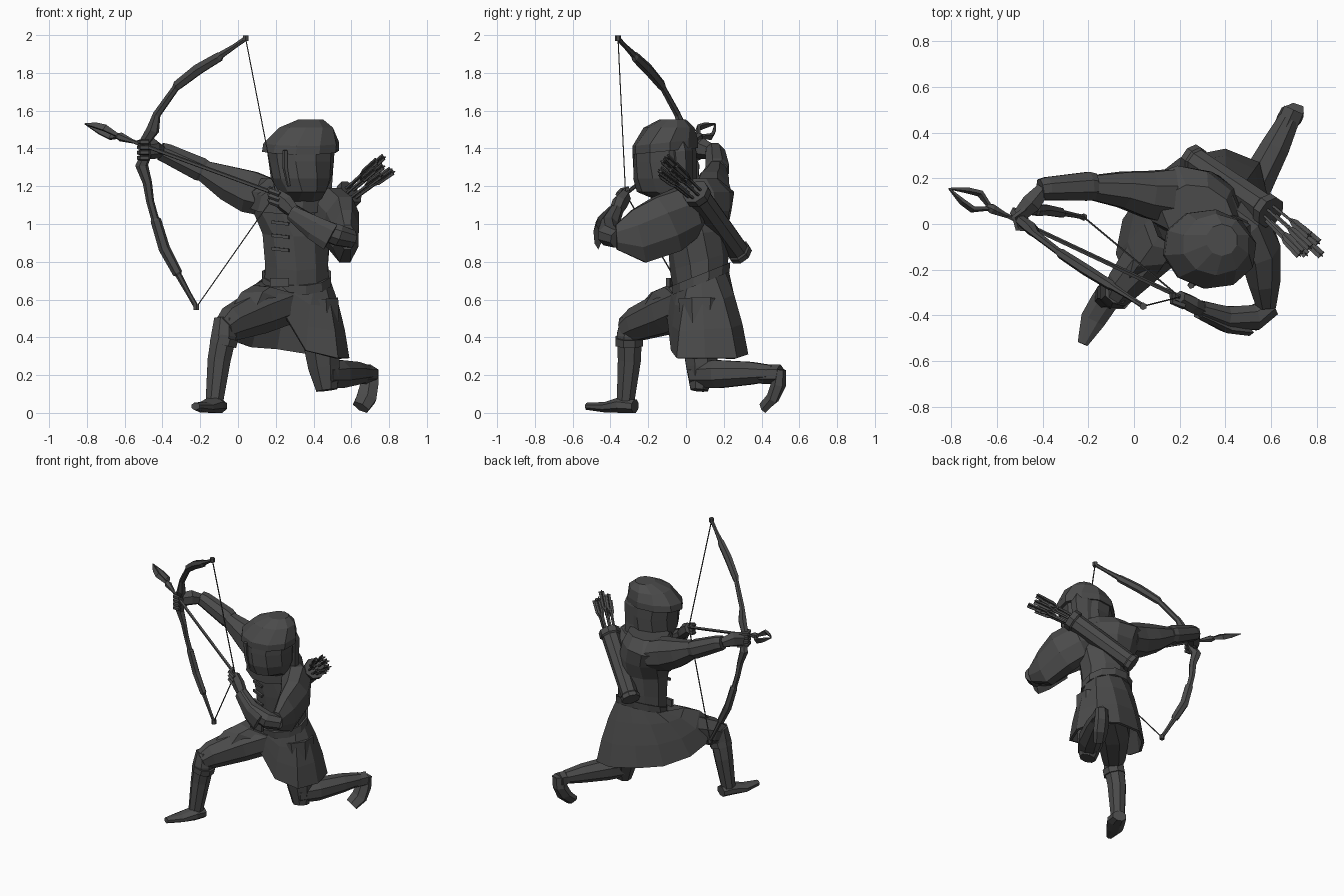
import bpy, bmesh, math
from mathutils import Vector, Matrix

mat = bpy.data.materials.new("charcoal")
mat.diffuse_color = (0.07, 0.07, 0.07, 1)
Z = Vector((0, 0, 1))


def skin(name, rings, cap0=True, cap1=True):
    """Bridge rings of equal point count into a flat-shaded mesh."""
    bm = bmesh.new()
    vs = [[bm.verts.new(p) for p in r] for r in rings]
    n = len(vs[0])
    for a, b in zip(vs, vs[1:]):
        for i in range(n):
            j = (i + 1) % n
            bm.faces.new((a[i], a[j], b[j], b[i]))
    if cap0:
        bm.faces.new(vs[0][::-1])
    if cap1:
        bm.faces.new(vs[-1])
    bmesh.ops.recalc_face_normals(bm, faces=bm.faces)
    me = bpy.data.meshes.new(name)
    bm.to_mesh(me)
    bm.free()
    ob = bpy.data.objects.new(name, me)
    me.materials.append(mat)
    bpy.context.collection.objects.link(ob)
    return ob


def loft(name, rings, n=10, **kw):
    """Stacked ellipses: (x, y, z, rx, ry, turn in degrees, tilt in y)."""
    out = []
    for x, y, z, rx, ry, turn, tilt in rings:
        rot = Matrix.Rotation(math.radians(turn), 3, 'Z')
        ring = []
        for i in range(n):
            a = math.tau * (i + 0.5) / n
            p = rot @ Vector((rx * math.cos(a), ry * math.sin(a), 0))
            ring.append(Vector((x, y, z + tilt * p.y)) + p)
        out.append(ring)
    return skin(name, out, **kw)


def tube(name, pts, radii, n=6, up=Z):
    """Sweep along points; each radius is a number or (sideways, upward)."""
    P = [Vector(p) for p in pts]
    if not isinstance(radii, list):
        radii = [radii] * len(P)
    out = []
    for i, p in enumerate(P):
        t = (P[min(i + 1, len(P) - 1)] - P[max(i - 1, 0)]).normalized()
        s = t.cross(up).normalized()
        u = s.cross(t)
        a, b = radii[i] if isinstance(radii[i], tuple) else (radii[i], radii[i])
        out.append([p + s * a * math.cos(math.tau * (k + .5) / n)
                    + u * b * math.sin(math.tau * (k + .5) / n) for k in range(n)])
    return skin(name, out)


FWD = Vector((0, -1, 0))

# torso, belt, shoulder mantle
loft("torso", [(.31, .08, .66, .18, .14, 0, .4), (.31, .07, .8, .175, .155, 0, .3),
               (.31, .06, .95, .185, .16, -6, .1), (.28, .07, 1.07, .205, .17, -20, 0),
               (.25, .08, 1.17, .22, .165, -25, 0), (.28, .04, 1.24, .16, .13, -20, 0)])
loft("belt", [(.31, .08, .685, .19, .155, 0, .4), (.31, .08, .735, .188, .16, 0, .4)], 12)
loft("mantle", [(.27, .04, 1.08, .21, .18, -20, .15), (.28, .03, 1.16, .2, .17, -18, .1),
                (.32, -.03, 1.24, .13, .13, 0, 0)])
tube("buckle", [(.17, -.085, .69), (.27, -.095, .69)], [(.015, .035)] * 2, 4)
for i, z in enumerate((.86, .93, 1.0)):
    tube(f"chest_clasp_{i}", [(.18, -.07, z + .01), (.27, -.1, z)], .012, 4)

# skirt: belt ring flowing to a hem that drapes over the raised thigh
hem = [(.59, .1, .29), (.55, .27, .29), (.4, .33, .31), (.2, .29, .34), (.06, .18, .35),
       (-.05, .02, .39), (-.08, -.13, .44), (-.03, -.25, .56), (.1, -.22, .57),
       (.26, -.1, .5), (.36, -.08, .33), (.53, -.05, .29)]
top = [(.31 + .18 * math.cos(a), .08 + .145 * math.sin(a), .7 + .06 * math.sin(a))
       for a in (math.tau * i / 12 for i in range(12))]


def mix(f, bulge):
    return [Vector(t).lerp(Vector(h), f) + Vector((0, 0, bulge)) for t, h in zip(top, hem)]


skirt = skin("skirt", [mix(0, 0), mix(.4, .05), mix(.75, .05), mix(1, 0)],
             cap0=False, cap1=False)
m = skirt.modifiers.new("cloth", 'SOLIDIFY')
m.thickness = .018

# hooded head
loft("face_mask", [(.32, -.03, 1.12, .12, .11, 0, 0), (.34, -.11, 1.17, .13, .15, 0, 0),
                   (.335, -.11, 1.24, .165, .17, -5, 0),
                   (.335, -.11, 1.33, .175, .17, -10, 0), (.33, -.11, 1.42, .185, .165, -10, 0)])
loft("hood", [(.33, -.11, 1.385, .208, .175, -8, .1), (.335, -.11, 1.43, .205, .175, -8, .1),
              (.36, -.09, 1.51, .15, .135, 0, 0), (.385, -.07, 1.553, .07, .07, 0, 0)])
tube("hood_back", [(.38, .0, 1.12), (.39, -.02, 1.25), (.39, -.03, 1.38), (.38, -.05, 1.48)],
     [(.12, .06), (.12, .06), (.13, .07), (.1, .06)], 8, FWD)
tube("hood_edge", [(.27, -.26, 1.2), (.25, -.265, 1.3), (.25, -.27, 1.39)],
     [.01, .015, .015], 5, FWD)

# bow arm
tube("bow_arm", [(.16, .12, 1.14), (.06, .13, 1.17), (-.05, .15, 1.215), (-.2, .16, 1.29)],
     [(.13, .11), (.11, .12), (.085, .1), (.055, .055)], 8)
tube("bow_bracer", [(-.17, .165, 1.28), (-.2, .165, 1.29), (-.38, .155, 1.375), (-.41, .15, 1.385)],
     [.06, .068, .055, .05], 8)
tube("bow_hand", [(-.4, .15, 1.38), (-.45, .09, 1.4), (-.5, .04, 1.39)],
     [.035, (.05, .055), (.035, .05)])
for i in range(4):
    z = 1.35 + i * .028
    tube(f"bow_finger_{i}", [(-.47, .07, z), (-.525, .03, z), (-.51, -.02, z), (-.47, -.02, z)],
         .014, 5)

# drawing arm
tube("draw_sleeve", [(.42, .04, 1.07), (.48, .0, 1.06), (.545, -.1, 1.0), (.57, -.25, .935),
                     (.58, -.37, .93)],
     [(.09, .12), (.11, .15), (.1, .17), (.075, .155), (.045, .07)], 8)
tube("draw_forearm", [(.6, -.36, .92), (.53, -.41, .94), (.4, -.41, .99), (.29, -.37, 1.07)],
     [.05, .06, .055, .038], 8)
tube("draw_bracer", [(.49, -.47, .93), (.4, -.455, .98), (.28, -.395, 1.06)],
     [(.02, .075), (.022, .065), (.02, .04)], 6)
tube("draw_hand", [(.3, -.375, 1.06), (.25, -.35, 1.11), (.2, -.32, 1.15)],
     [.035, (.04, .05), (.03, .04)])
for i in range(3):
    tube(f"draw_finger_{i}", [(.22, -.36, 1.1 + i * .028), (.17, -.34, 1.12 + i * .028),
                              (.17, -.3, 1.13 + i * .028)], .015, 5)

# front leg, foot flat on the ground
tube("front_thigh", [(.24, .02, .58), (.1, -.1, .53), (-.04, -.26, .47), (-.08, -.32, .44)],
     [(.12, .12), (.12, .12), (.085, .095), (.06, .07)], 8)
tube("front_shin", [(-.07, -.29, .5), (-.075, -.3, .41), (-.1, -.3, .28), (-.125, -.32, .06)],
     [.06, .072, .066, .05], 8, FWD)
tube("front_boot_cuff", [(-.07, -.3, .4), (-.08, -.3, .36)], .078, 8, FWD)
tube("front_foot", [(-.1, -.27, .035), (-.13, -.34, .042), (-.18, -.42, .03), (-.225, -.525, .035)],
     [(.05, .038), (.065, .045), (.06, .03), (.025, .02)], 8)

# kneeling leg, toes tucked under
tube("back_thigh", [(.42, .08, .6), (.44, .08, .38), (.455, .08, .24), (.47, .07, .12)],
     [(.12, .13), (.105, .11), (.09, .085), (.06, .05)], 8, FWD)
tube("back_shin", [(.45, .05, .2), (.53, .17, .205), (.62, .34, .21), (.68, .46, .21)],
     [.07, (.082, .08), (.068, .065), (.05, .045)], 8)
tube("back_boot_cuff", [(.655, .4, .205), (.7, .5, .205)], .052, 6)
tube("back_foot", [(.7, .5, .23), (.695, .49, .15), (.68, .46, .08), (.65, .41, .03)],
     [(.05, .03), (.055, .04), (.06, .035), (.05, .028)], 6, FWD)

# recurve bow: outline in x, z with y taken from its tilted plane
grip, tip_hi, tip_lo = Vector((-.49, .02, 1.39)), Vector((.04, -.36, 1.985)), Vector((-.22, .03, .56))
nrm = (tip_hi - grip).cross(tip_lo - grip)


def on_bow(x, z):
    return (x, grip.y - (nrm.x * (x - grip.x) + nrm.z * (z - grip.z)) / nrm.y, z)


bow = [(.045, 1.985, .014), (-.02, 1.94, .014), (-.09, 1.895, .02), (-.1, 1.885, .028),
       (-.21, 1.82, .032), (-.32, 1.735, .028), (-.33, 1.72, .02), (-.43, 1.58, .022),
       (-.45, 1.5, .036), (-.49, 1.44, .03), (-.49, 1.36, .03), (-.51, 1.31, .036),
       (-.48, 1.22, .026), (-.465, 1.12, .022), (-.44, 1.03, .022), (-.435, 1.02, .03),
       (-.39, .87, .032), (-.32, .74, .028), (-.315, .73, .018), (-.26, .63, .014), (-.22, .56, .014)]
tube("bow", [on_bow(x, z) for x, z, r in bow], [(r, r * .8) for x, z, r in bow], 6, nrm.normalized())
nock = Vector((.2, -.32, 1.16))
for nm, t in (("upper", tip_hi), ("lower", tip_lo)):
    tube("string_" + nm, [t, nock], .004, 4, FWD)
    tube("bow_tip_" + nm, [t - Z * .016, t + Z * .014], .017, 6, FWD)

# nocked arrow with an open leaf head
tip = Vector((-.81, .155, 1.53))
d = (nock - tip).normalized()
tube("arrow_shaft", [tip + d * .2, nock], .011, 5)
tube("arrow_socket", [tip + d * .19, tip + d * .22, tip + d * .3], [.012, .024, .01], 6)
side = (d.cross(Z).normalized() + Z * .6).normalized()
for i, s in enumerate((-1, 1)):
    tube(f"arrowhead_blade_{i}", [tip, tip + d * .08 + side * s * .032,
                                  tip + d * .14 + side * s * .045, tip + d * .215],
         [.004, (.012, .02), (.012, .024), .01], 4, d.cross(side))

# quiver with a cluster of spare arrows
q0, q1 = Vector((.25, .29, .84)), Vector((.6, .05, 1.17))
q = (q1 - q0).normalized()
tube("quiver", [q0, q0 + q * .03, q0 + q * .04, q1 - q * .05, q1 - q * .04, q1],
     [.066, .066, .058, .064, .074, .074], 8)
qs = q.cross(Z).normalized()
qu = qs.cross(q)
aim = (Vector((.78, -.12, 1.31)) - q1)
for i in range(7):
    a = math.tau * i / 7
    off = qs * math.cos(a) + qu * math.sin(a)
    e = q1 + aim * (.85 + .1 * (i % 3)) + off * .05
    b = q1 + off * .035
    tube(f"spare_arrow_{i}", [b - q * .05, e], .008, 4)
    for k, v in enumerate(((.026, .004), (.004, .026))):
        tube(f"fletching_{i}_{k}", [b.lerp(e, .45), b.lerp(e, .6), e], [.006, v, v], 4)
